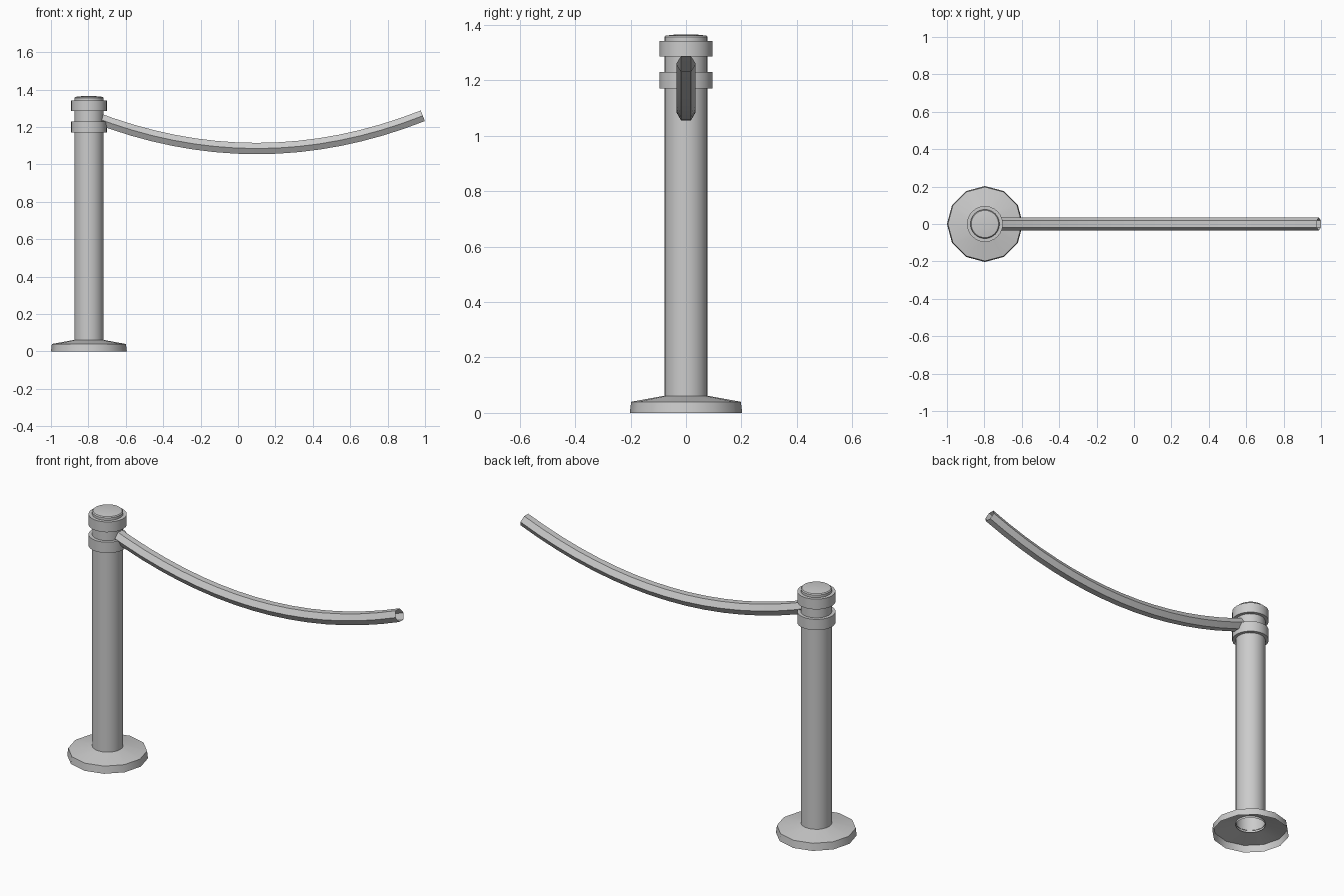
import bpy, bmesh, math

if "Cube" in bpy.data.objects:
    bpy.data.objects.remove(bpy.data.objects["Cube"])

POST_X = -0.797


def finish(name, bm, angle=35):
    bmesh.ops.remove_doubles(bm, verts=bm.verts, dist=1e-5)
    bmesh.ops.recalc_face_normals(bm, faces=bm.faces)
    me = bpy.data.meshes.new(name)
    bm.to_mesh(me)
    bm.free()
    ob = bpy.data.objects.new(name, me)
    bpy.context.collection.objects.link(ob)
    bpy.ops.object.select_all(action='DESELECT')
    ob.select_set(True)
    bpy.context.view_layer.objects.active = ob
    bpy.ops.object.shade_smooth_by_angle(angle=math.radians(angle))
    return ob


def skin(name, rings, closed=False):
    """Bridge equal-sized loops of points with quads."""
    bm = bmesh.new()
    loops = [[bm.verts.new(p) for p in r] for r in rings]
    n = len(loops[0])
    pairs = list(zip(loops, loops[1:]))
    if closed:
        pairs.append((loops[-1], loops[0]))
    for a, b in pairs:
        for i in range(n):
            j = (i + 1) % n
            bm.faces.new((a[i], a[j], b[j], b[i]))
    return finish(name, bm)


def lathe(name, profile, sides, closed=False):
    """Revolve (radius, z) points about the post axis."""
    rings = [[(POST_X + r * math.cos(2 * math.pi * i / sides),
               r * math.sin(2 * math.pi * i / sides), z)
              for i in range(sides)] for r, z in profile]
    return skin(name, rings, closed)


# Hollow twelve-sided foot, open underneath
lathe("base", [(0.203, 0), (0.198, 0.04), (0.077, 0.062)], 12)

# Tubular post with a shallow domed top
lathe("post", [(0.078, 0.05), (0.078, 1.356), (0.073, 1.361),
               (0.05, 1.364), (0.025, 1.3655), (0.0001, 1.366)], 24)

# Two collars around the post head
for name, z0, z1 in (("lower_collar", 1.17, 1.23), ("upper_collar", 1.285, 1.342)):
    lathe(name, [(0.077, z0), (0.096, z0), (0.096, z1), (0.077, z1)], 24, True)

# Sagging hexagonal rope, open at the free end
STEPS, MID, HALF, LOW, RISE, R = 16, 0.1, 0.888, 1.085, 0.175, 0.035
rings = []
for s in range(STEPS + 1):
    t = -1 + 2 * s / STEPS
    x, z = MID + HALF * t, LOW + RISE * t * t
    tilt = math.atan(2 * RISE * t / HALF)
    rings.append([(x - R * math.sin(a) * math.sin(tilt), R * math.cos(a),
                   z + R * math.sin(a) * math.cos(tilt))
                  for a in (math.pi * k / 3 for k in range(6))])
rope = skin("rope", rings)
rope.data.shade_smooth()
